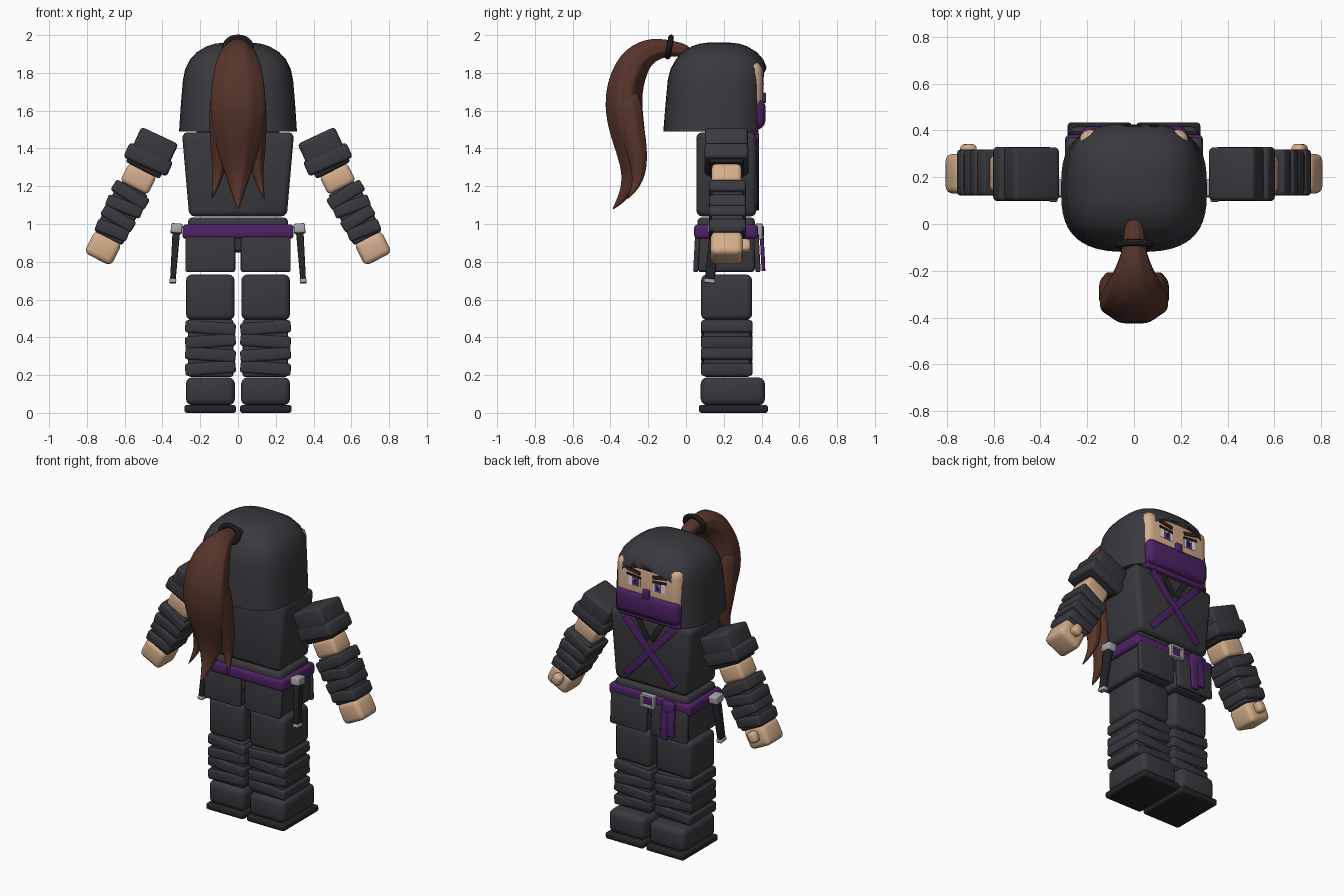
import bpy, bmesh, math
from math import sin, cos, pi, copysign
from mathutils import Matrix, Vector

if "Cube" in bpy.data.objects:
    bpy.data.objects.remove(bpy.data.objects["Cube"])


def material(name, r, g, b):
    m = bpy.data.materials.new(name)
    m.use_nodes = True
    m.diffuse_color = (r, g, b, 1)
    m.node_tree.nodes["Principled BSDF"].inputs["Base Color"].default_value = (r, g, b, 1)
    return m


CLOTH = material("charcoal_cloth", .04, .04, .048)
BLACK = material("black_trim", .018, .018, .022)
PURPLE = material("purple_cloth", .075, .016, .13)
SKIN = material("skin", .66, .42, .26)
HAIR = material("brown_hair", .095, .035, .024)
BROW = material("dark_brow", .05, .018, .012)
METAL = material("grey_metal", .38, .38, .4)
WHITE = material("eye_white", .8, .8, .82)
IRIS = material("violet_iris", .16, .04, .35)


def finish(name, bm, mat, matrix=Matrix()):
    bmesh.ops.recalc_face_normals(bm, faces=bm.faces)
    mesh = bpy.data.meshes.new(name)
    bm.to_mesh(mesh)
    bm.free()
    mesh.materials.append(mat)
    ob = bpy.data.objects.new(name, mesh)
    bpy.context.collection.objects.link(ob)
    ob.matrix_world = matrix
    bpy.ops.object.select_all(action='DESELECT')
    ob.select_set(True)
    bpy.context.view_layer.objects.active = ob
    bpy.ops.object.shade_smooth_by_angle(angle=math.radians(40))
    return ob


def box(name, mat, lo, hi, bevel=.01, frame=Matrix(), tilt=(0, 0, 0), taper=1):
    """Rounded box between two corners; taper scales the bottom width."""
    lo, hi = Vector(lo), Vector(hi)
    size = hi - lo
    bm = bmesh.new()
    bmesh.ops.create_cube(bm, size=1)
    for v in bm.verts:
        if v.co.z < 0:
            v.co.x *= taper
        v.co = Vector(a * b for a, b in zip(v.co, size))
    if bevel:
        bmesh.ops.bevel(bm, geom=bm.edges[:], offset=bevel, segments=3,
                        profile=.5, affect='EDGES')
    turn = Matrix()
    for angle, axis in zip(tilt, "XYZ"):
        turn = turn @ Matrix.Rotation(math.radians(angle), 4, axis)
    return finish(name, bm, mat, frame @ Matrix.Translation((lo + hi) / 2) @ turn)


def loft(name, mat, rings):
    bm = bmesh.new()
    loops = [[bm.verts.new(p) for p in ring] for ring in rings]
    for a, b in zip(loops, loops[1:]):
        for i in range(len(a)):
            j = (i + 1) % len(a)
            bm.faces.new((a[i], a[j], b[j], b[i]))
    bm.faces.new(loops[0])
    bm.faces.new(loops[-1])
    return finish(name, bm, mat)


def power(v, n):
    return copysign(abs(v) ** (2 / n), v)


def apply_modifier(ob, mod):
    bpy.context.view_layer.objects.active = ob
    bpy.ops.object.modifier_apply(modifier=mod.name)


# Hood: stacked rounded-square rings (height, half width, back, front)
rings = []
for z, hx, back, front in [(1.49, .312, -.12, .425), (1.64, .302, -.108, .428),
                           (1.76, .292, -.097, .43), (1.82, .28, -.082, .43),
                           (1.87, .255, -.055, .41), (1.91, .218, -.02, .375),
                           (1.94, .168, .03, .325), (1.955, .12, .075, .28),
                           (1.962, .05, .13, .21)]:
    mid, hy = (back + front) / 2, (front - back) / 2
    rings.append([(hx * power(cos(t), 2.9), mid + hy * power(sin(t), 2.9), z)
                  for t in (2 * pi * i / 48 for i in range(48))])
hood = loft("hood", CLOTH, rings)

# Arched face opening
arch = [(.228, 1.4)] + [(.228 * power(cos(t), 2.6), 1.64 + .19 * power(sin(t), 2.6))
                        for t in (pi * i / 20 for i in range(21))] + [(-.228, 1.4)]
cutter = loft("face_cutter", CLOTH, [[(x, y, z) for x, z in arch] for y in (.3, .6)])
cut = hood.modifiers.new("opening", 'BOOLEAN')
cut.object, cut.operation, cut.solver = cutter, 'DIFFERENCE', 'EXACT'
apply_modifier(hood, cut)
bpy.data.objects.remove(cutter)

# Face and mask
box("head", SKIN, (-.235, .1, 1.51), (.235, .405, 1.86), .05)
box("face_mask", PURPLE, (-.232, .2, 1.5), (.232, .42, 1.67), .045)
box("mask_nose", PURPLE, (-.022, .38, 1.64), (.022, .424, 1.695), .006)
box("neck_scarf", PURPLE, (-.22, .12, 1.475), (.22, .385, 1.51), .01)
for s, side in ((1, "left"), (-1, "right")):
    def plate(part, mat, x, z, w, h, depth, roll=0):
        box(side + part, mat, (s * x - w / 2, .4, z - h / 2),
            (s * x + w / 2, .405 + depth, z + h / 2), 0, tilt=(0, s * roll, 0))
    plate("_eye", WHITE, .09, 1.728, .085, .06, .002)
    plate("_iris", IRIS, .082, 1.726, .044, .056, .004)
    plate("_pupil", BLACK, .082, 1.724, .02, .03, .006)
    plate("_glint", WHITE, .094, 1.742, .012, .012, .007)
    plate("_eyelash", BLACK, .093, 1.762, .1, .014, .006, -6)
    plate("_eyebrow", BROW, .095, 1.795, .1, .022, .008, -10)

# Ponytail strands: path rows of (y, z, half width, half depth)
def strand(name, rows, shift):
    rings, n = [], 16
    for k, (y, z, w, d) in enumerate(rows):
        a, b = rows[max(k - 1, 0)], rows[min(k + 1, len(rows) - 1)]
        run = Vector((0, b[0] - a[0], b[1] - a[1])).normalized()
        out = Vector((0, -run.z, run.y))
        ring = []
        for i in range(n):
            t = 2 * pi * i / n
            ridge = 1.05 if i % 2 else .93
            ring.append(Vector((shift(z) + w * ridge * cos(t), y, z)) + out * d * ridge * sin(t))
        rings.append(ring)
    ob = loft(name, HAIR, rings)
    sub = ob.modifiers.new("smooth", 'SUBSURF')
    sub.levels = sub.render_levels = 2


strand("ponytail", [(.03, 1.91, .045, .035), (-.09, 1.935, .045, .045), (-.19, 1.925, .08, .07),
                    (-.28, 1.86, .125, .095), (-.335, 1.7, .155, .105), (-.325, 1.55, .155, .105),
                    (-.285, 1.38, .115, .085), (-.28, 1.25, .065, .06), (-.325, 1.15, .03, .03),
                    (-.39, 1.075, .003, .003)], lambda z: 0)
for s, side in ((1, "left"), (-1, "right")):
    strand(side + "_hair_strand", [(-.31, 1.72, .05, .07), (-.3, 1.55, .055, .075),
                                   (-.26, 1.4, .05, .06), (-.245, 1.27, .033, .04),
                                   (-.27, 1.19, .016, .02), (-.31, 1.13, .002, .002)],
           lambda z: s * (.1 + max(0, 1.25 - z) * .35))
bpy.ops.mesh.primitive_torus_add(major_radius=.052, minor_radius=.015, major_segments=24,
                                 minor_segments=8, location=(0, -.088, 1.937),
                                 rotation=(math.radians(80), 0, 0))
tie = bpy.context.object
tie.name = "hair_tie"
tie.scale.x = 1.25
tie.data.materials.append(BLACK)
bpy.ops.object.shade_smooth_by_angle(angle=math.radians(40))

# Torso with crossed straps and collar
box("torso", CLOTH, (-.297, .055, 1.04), (.297, .372, 1.485), .03, taper=.87)
for s, side in ((1, "left"), (-1, "right")):
    box(side + "_chest_strap", PURPLE, (-.022, .365, 1.015), (.022, .383 + s * .003, 1.535),
        .004, tilt=(0, s * 43, 0))
    box(side + "_collar", BLACK, (s * .05 - .018, .365, 1.34), (s * .05 + .018, .379, 1.49),
        .003, tilt=(0, s * 32, 0))

# Hips, belt and buckle
box("hips", CLOTH, (-.265, .06, .85), (.265, .365, 1.035), .025)
box("belt", PURPLE, (-.295, .043, .922), (.295, .382, .998), .02)
box("buckle_centre", PURPLE, (-.03, .37, .935), (.03, .392, .985), .004)
for s in (1, -1):
    box("buckle_side", METAL, (s * .042 - .009, .37, .92), (s * .042 + .009, .405, 1), .004)
    box("buckle_bar", METAL, (-.05, .37, .96 + s * .034 - .008),
        (.05, .405, .96 + s * .034 + .008), .004)

# Sash hanging from the belt
box("sash_knot", PURPLE, (-.195, .37, .925), (-.105, .412, .995), .012)
for x, drop in ((-.128, .75), (-.175, .78)):
    box("sash_tail", PURPLE, (x - .025, .395, drop), (x + .025, .415, .95), .005, tilt=(3, 0, 0))

# Arm layout: part, colour, start, end along arm, half width, y range, bevel, roll
ARM = [("upper_sleeve", CLOTH, 0, .13, .108, .1, .328, .018, 2),
       ("sleeve_cuff", CLOTH, .098, .185, .126, .098, .33, .018, 3),
       ("sleeve_rim", BLACK, .16, .207, .1, .125, .305, .012, 0),
       ("elbow", SKIN, .2, .312, .082, .135, .295, .025, 0),
       ("forearm", CLOTH, .31, .61, .084, .135, .305, .015, 0),
       ("hand", SKIN, .602, .735, .08, .13, .3, .03, 0),
       ("thumb", SKIN, .62, .69, .03, .28, .342, .02, 0)]
ARM += [("forearm_wrap", CLOTH, .318 + k * .07, .385 + k * .07, .104 - k * .005,
         .122, .318, .014, (-5, 6)[k % 2]) for k in range(4)]

for s, side in ((1, "left_"), (-1, "right_")):
    # Arms
    frame = Matrix.Translation((s * .411, 0, 1.468)) @ Matrix.Rotation(-s * math.radians(27), 4, 'Y')
    for part, mat, t0, t1, w, y0, y1, bev, roll in ARM:
        box(side + part, mat, (-w, y0, -t1), (w, y1, -t0), bev, frame, (0, s * roll, 0))

    # Skirt panels
    def span(part, mat, x0, x1, y0, y1, z0, z1, bev, tilt=(0, 0, 0)):
        box(side + part, mat, (min(s * x0, s * x1), y0, z0), (max(s * x0, s * x1), y1, z1), bev, tilt=tilt)
    span("skirt", CLOTH, .012, .272, .06, .365, .745, .95, .02)
    span("rear_panel", CLOTH, .016, .278, .043, .07, .745, .95, .01, (-3, 0, 0))
    span("front_panel", CLOTH, .016, .278, .362, .39, .745, .95, .01, (3, 0, 0))

    # Legs and shoes
    span("thigh", CLOTH, .018, .275, .08, .35, .492, .732, .03)
    span("shin", CLOTH, .024, .265, .092, .34, .19, .495, .015)
    for k in range(4):
        z = .204 + k * .071
        span("shin_wrap", CLOTH, .012, .28, .08, .352, z, z + .066, .014, (0, s * (4, -4)[k % 2], 0))
    span("shoe", CLOTH, .016, .276, .078, .418, .04, .188, .035)
    span("sole", BLACK, .01, .284, .068, .434, 0, .042, .014)

    # Sheathed dagger at the hip
    hip = Matrix.Translation((s * .325, .155, .985)) @ Matrix.Rotation(-s * math.radians(4), 4, 'Y') \
        @ Matrix.Rotation(math.radians(-6), 4, 'X')
    box(side + "dagger_guard", METAL, (-.03, -.038, -.035), (.03, .038, .015), .008, hip)
    box(side + "dagger_sheath", BLACK, (-.02, -.026, -.28), (.02, .026, -.02), .007, hip, taper=.75)
    box(side + "sheath_tip", METAL, (-.018, -.03, -.3), (.018, .03, -.278), .006, hip)
